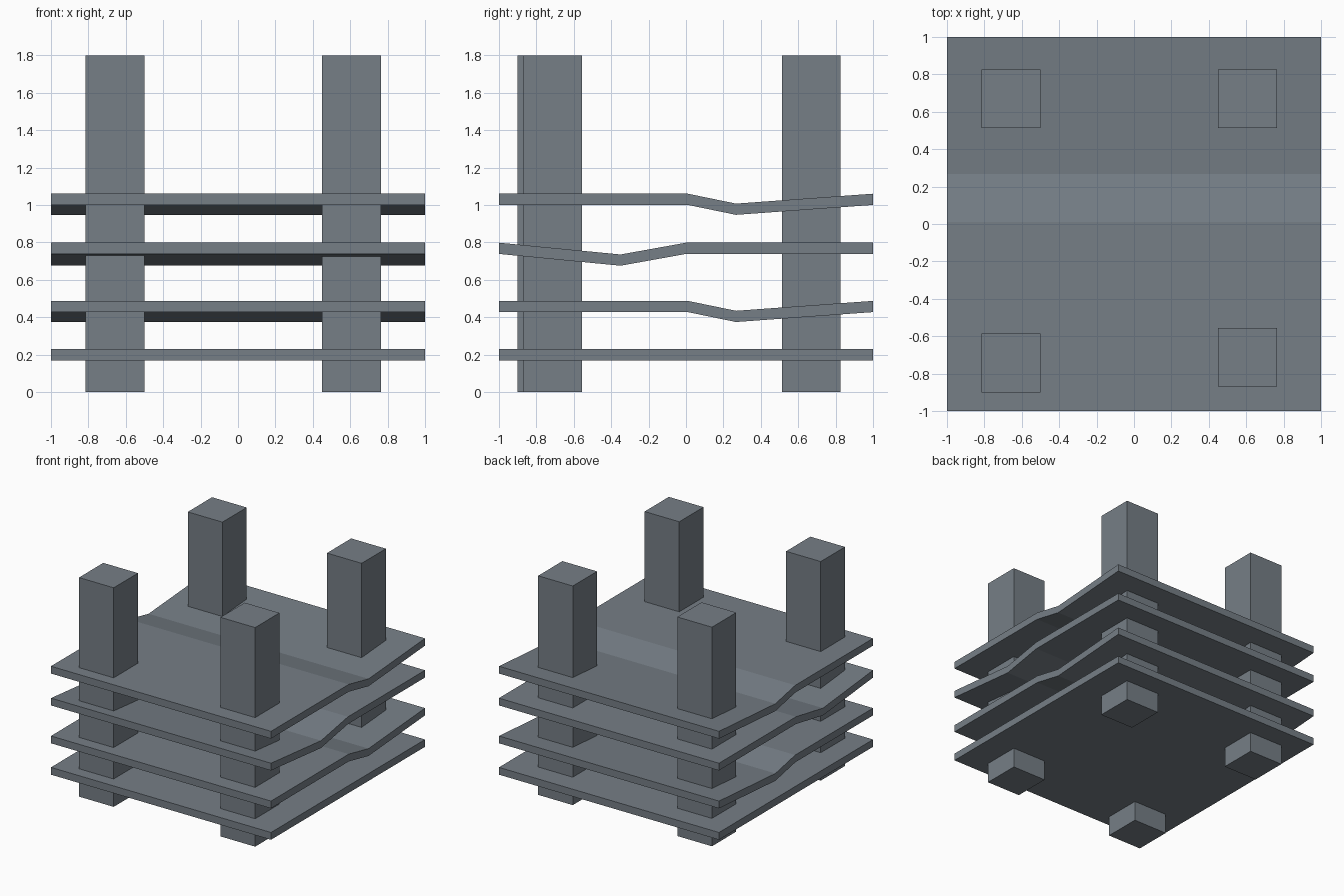
import bpy, bmesh

if "Cube" in bpy.data.objects:
    bpy.data.objects.remove(bpy.data.objects["Cube"])

grey = bpy.data.materials.new("slate grey")
grey.diffuse_color = (0.18, 0.21, 0.24, 1)
grey.use_nodes = True
grey.node_tree.nodes["Principled BSDF"].inputs["Base Color"].default_value = grey.diffuse_color


def prism(name, profile, x0, x1):
    """Extrude a (y, z) profile along x."""
    bm = bmesh.new()
    face = bm.faces.new([bm.verts.new((x0, y, z)) for y, z in profile])
    out = bmesh.ops.extrude_face_region(bm, geom=[face])
    verts = [v for v in out["geom"] if isinstance(v, bmesh.types.BMVert)]
    bmesh.ops.translate(bm, verts=verts, vec=(x1 - x0, 0, 0))
    bmesh.ops.recalc_face_normals(bm, faces=bm.faces)
    mesh = bpy.data.meshes.new(name)
    bm.to_mesh(mesh)
    bm.free()
    mesh.materials.append(grey)
    obj = bpy.data.objects.new(name, mesh)
    bpy.context.collection.objects.link(obj)
    return obj


# Square columns
S, H = 0.315, 1.8
for name, x, y in [("front_left_column", -0.815, -0.90),
                   ("front_right_column", 0.45, -0.87),
                   ("back_left_column", -0.815, 0.512),
                   ("back_right_column", 0.45, 0.512)]:
    prism(name, [(y, 0), (y + S, 0), (y + S, H), (y, H)], x, x + S)

# Floor slabs: bottom line as (y, z), thickened upwards
T = 0.06


def dip(z):
    return [(-1, z), (0.01, z), (0.267, z - 0.053), (1, z)]


slabs = {
    "ground_slab": [(-1, 0.169), (1, 0.169)],
    "second_slab": dip(0.427),
    "third_slab": [(-1, 0.738), (-0.35, 0.675), (0, 0.738), (1, 0.738)],
    "top_slab": dip(1.0),
}
for name, line in slabs.items():
    top = [(y, z + T) for y, z in reversed(line)]
    prism(name, line + top, -1, 1)
